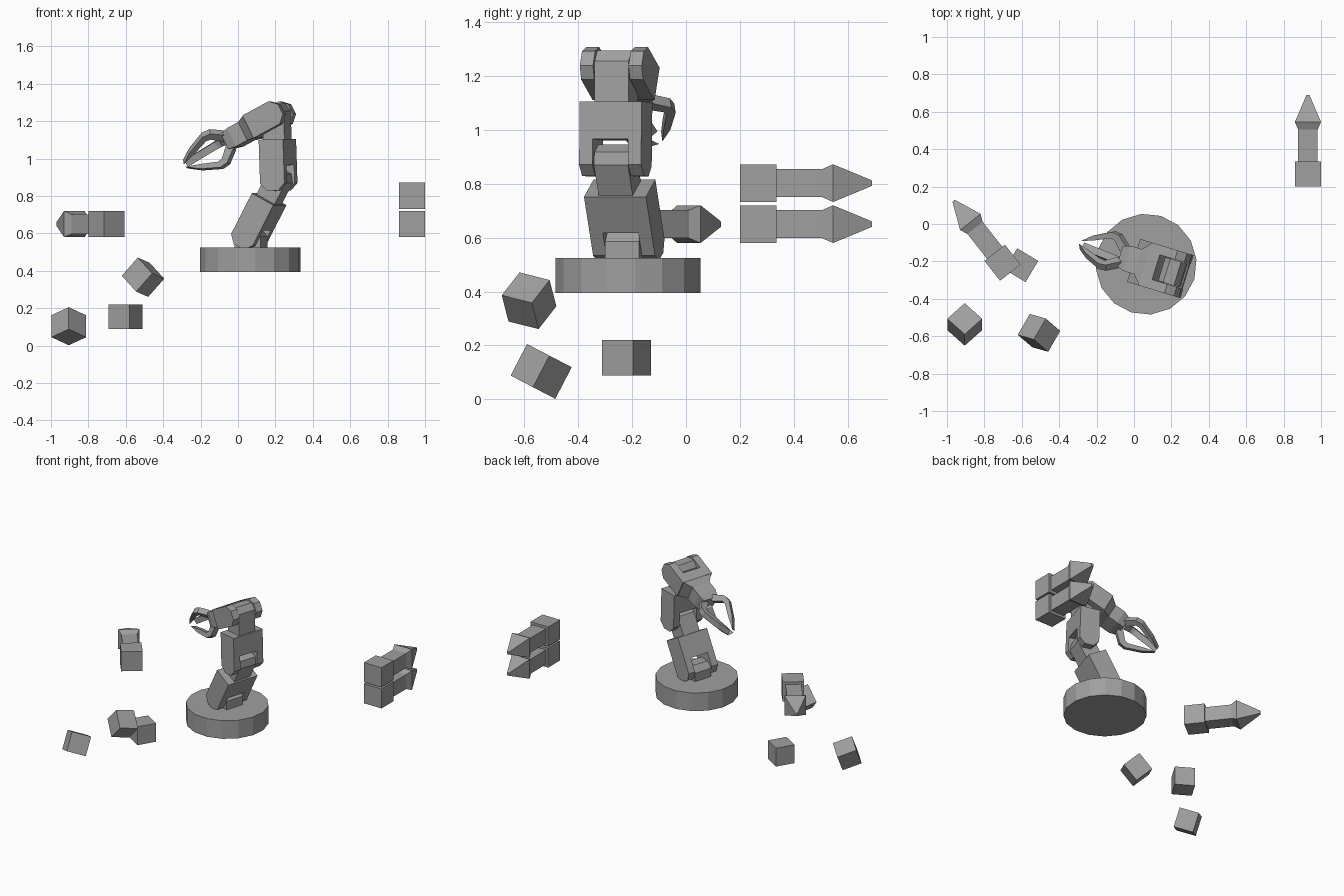
import bpy, bmesh, math
from mathutils import Matrix, Vector

if "Cube" in bpy.data.objects:
    bpy.data.objects.remove(bpy.data.objects["Cube"])

R = math.radians
grey = bpy.data.materials.new("grey")
grey.diffuse_color = (0.35, 0.35, 0.35, 1)
grey.use_nodes = True
grey.node_tree.nodes["Principled BSDF"].inputs["Base Color"].default_value = grey.diffuse_color


def finish(name, bm, matrix):
    bmesh.ops.recalc_face_normals(bm, faces=bm.faces)
    bm.transform(matrix)
    mesh = bpy.data.meshes.new(name)
    bm.to_mesh(mesh)
    bm.free()
    mesh.materials.append(grey)
    ob = bpy.data.objects.new(name, mesh)
    bpy.context.collection.objects.link(ob)
    return ob


def loft(name, rings, matrix):
    """Rectangular rings (z, half x, half y) joined along z."""
    bm = bmesh.new()
    loops = [[bm.verts.new((sx * hx, sy * hy, z))
              for sx, sy in ((-1, -1), (1, -1), (1, 1), (-1, 1))]
             for z, hx, hy in rings]
    for a, b in zip(loops, loops[1:]):
        for i in range(4):
            j = (i + 1) % 4
            bm.faces.new((a[i], a[j], b[j], b[i]))
    bm.faces.new(loops[0])
    bm.faces.new(loops[-1])
    return finish(name, bm, matrix)


def prism(name, profile, half, matrix):
    """Profile in x, z extruded along y."""
    bm = bmesh.new()
    a = [bm.verts.new((x, -half, z)) for x, z in profile]
    b = [bm.verts.new((x, half, z)) for x, z in profile]
    for i in range(len(a)):
        j = (i + 1) % len(a)
        bm.faces.new((a[i], a[j], b[j], b[i]))
    bm.faces.new(a)
    bm.faces.new(b)
    return finish(name, bm, matrix)


def cube(name, size, matrix):
    bm = bmesh.new()
    bmesh.ops.create_cube(bm, size=size)
    return finish(name, bm, matrix)


# Turned frame that carries the whole arm
ARM = Matrix.Translation((0.065, -0.215, 0)) @ Matrix.Rotation(R(-17), 4, 'Z')


def joint(s, z, tilt):
    return ARM @ Matrix.Translation((s, 0, z)) @ Matrix.Rotation(R(tilt), 4, 'Y')


# Turntable
bm = bmesh.new()
bmesh.ops.create_cone(bm, cap_ends=True, segments=16, radius1=0.27, radius2=0.27, depth=0.13)
bmesh.ops.rotate(bm, verts=bm.verts, matrix=Matrix.Rotation(0, 3, 'Z'))
finish("turntable", bm, ARM @ Matrix.Translation((0, 0, 0.46)))


def tongue(name, z0, z1, half, matrix):
    prism(name, [(-half, z0), (half, z0), (half, z1 - 0.04), (half * 0.5, z1),
                 (-half * 0.5, z1), (-half, z1 - 0.04)], 0.066, matrix)


def segment(name, length, matrix):
    """Block with a chamfered, forked lower end."""
    w, c = 0.068, 0.03
    ob = prism(name, [(-w, 0), (-c, -0.04), (c, -0.04), (w, 0), (w, length), (-w, length)],
               0.12, matrix)
    cutter = loft(name + "_fork_cutter", [(-0.1, 0.2, 0.069), (0.095, 0.2, 0.069)], matrix)
    cutter.hide_render = True
    cutter.hide_viewport = True
    cutter.display_type = 'WIRE'
    mod = ob.modifiers.new("fork", 'BOOLEAN')
    mod.operation = 'DIFFERENCE'
    mod.solver = 'EXACT'
    mod.object = cutter


lower, upper, fore = joint(-0.01, 0.565, 28), joint(0.16, 0.868, -2), joint(0.17, 1.246, -117.5)
tongue("base_tongue", 0.52, 0.625, 0.072, joint(0.005, 0, 0))
segment("lower_arm", 0.247, lower)
tongue("elbow_tongue", 0.24, 0.415, 0.058, lower)
segment("upper_arm", 0.235, upper)
tongue("shoulder_tongue", 0.23, 0.425, 0.06, upper)
segment("forearm", 0.165, fore)

# Wrist and three fingers
loft("wrist", [(0.16, 0.067, 0.118), (0.215, 0.055, 0.07), (0.285, 0.055, 0.07),
               (0.335, 0.045, 0.055)], fore)
FINGER = [(0.02, 0.315), (0.06, 0.315), (0.115, 0.375), (0.12, 0.42), (0.07, 0.53),
          (0.02, 0.6), (0.05, 0.51), (0.085, 0.42), (0.08, 0.395), (0.03, 0.35)]
for i, turn in enumerate((75, -45, -165)):
    prism("finger_%d" % (i + 1), FINGER, 0.02, fore @ Matrix.Rotation(R(turn), 4, 'Z'))

# Darts: block tail, shaft, flared pointed head
DART = [(0, 0.07, 0.07), (0.135, 0.07, 0.07), (0.135, 0.052, 0.052), (0.305, 0.052, 0.052),
        (0.345, 0.07, 0.07), (0.49, 0.008, 0.01)]
for name, pos, turn in (("lower_dart", (0.93, 0.2, 0.65), 0),
                        ("upper_dart", (0.93, 0.2, 0.802), 0),
                        ("left_dart", (-0.661, -0.26, 0.65), 38.3)):
    loft(name, DART, Matrix.Translation(pos) @ Matrix.Rotation(R(turn), 4, 'Z')
         @ Matrix.Rotation(R(-90), 4, 'X'))

# Loose cubes
cube("upright_cube", 0.132, Matrix.Translation((-0.602, -0.22, 0.155)) @ Matrix.Rotation(R(-31), 4, 'Z'))
cube("tilted_cube", 0.132, Matrix.Translation((-0.905, -0.537, 0.104))
     @ Matrix.Rotation(R(-27.5), 4, 'X') @ Matrix.Rotation(R(45), 4, 'Z'))
ax = Vector((0.045, -0.013, 0.051)).normalized()
az = ax.cross(Vector((-0.037, -0.049, 0.0045))).normalized()
spin = Matrix((ax, az.cross(ax), az)).transposed().to_4x4()
cube("tumbling_cube", 0.132, Matrix.Translation((-0.508, -0.582, 0.366)) @ spin)
